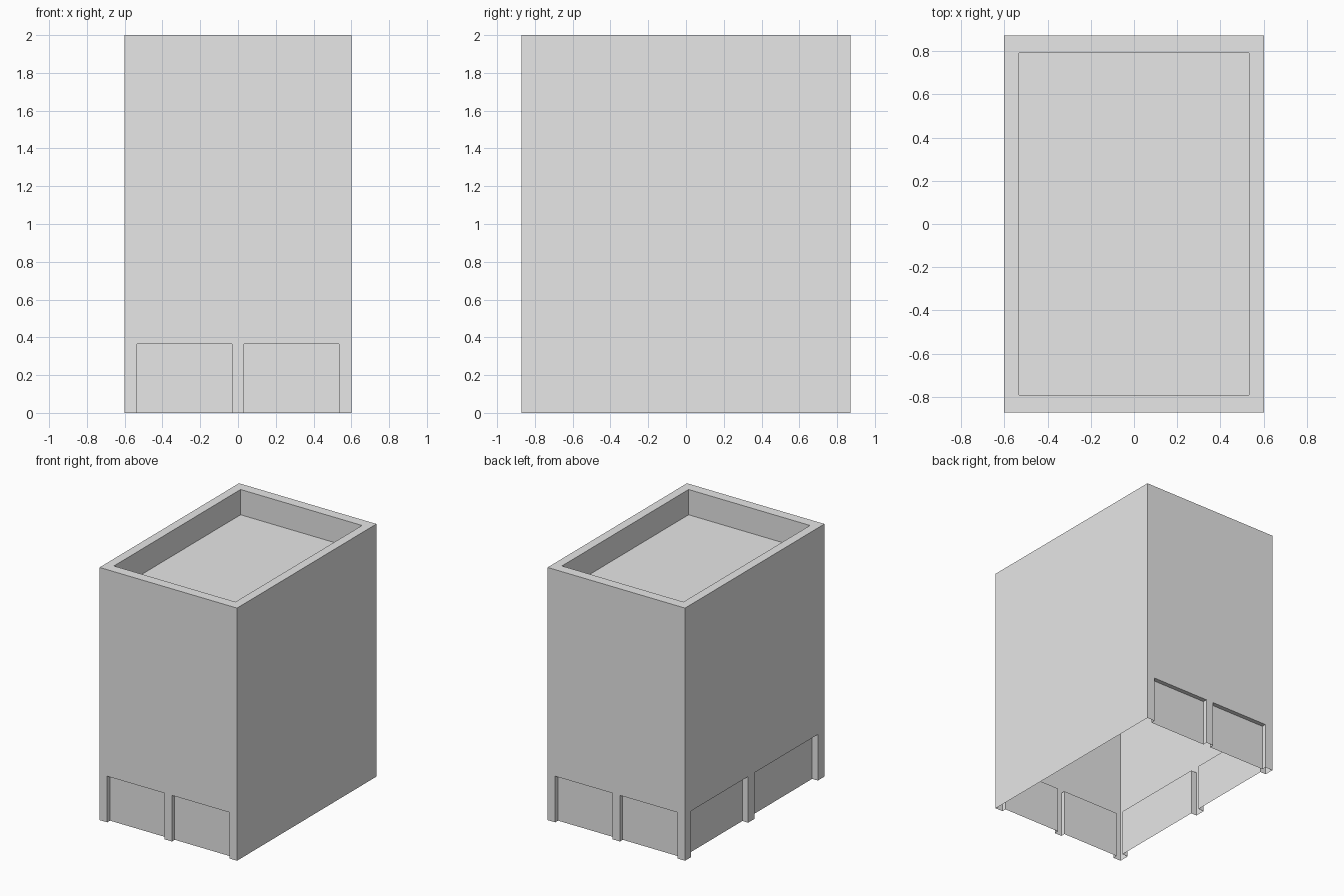
import bpy
import bmesh
from mathutils import Vector

cube = bpy.data.objects.get("Cube")
if cube:
    bpy.data.objects.remove(cube, do_unlink=True)

HX, HY, HEIGHT = 0.602, 0.872, 2.0
OPENING = 0.365

# Single grey for the whole building
grey = bpy.data.materials.new("plain_grey")
grey.use_nodes = True
grey.diffuse_color = (0.8, 0.8, 0.8, 1)
grey.node_tree.nodes["Principled BSDF"].inputs["Base Color"].default_value = (0.8, 0.8, 0.8, 1)


def recess(bm, normal, low, high, depth):
    """Cut a rectangle into the outer wall facing normal and push it inwards.
    low and high bound the rectangle along the axes that lie in the wall."""
    normal = Vector(normal)
    reach = max(abs(normal.x) * HX, abs(normal.y) * HY, normal.z * HEIGHT)

    def wall():
        return [f for f in bm.faces if f.normal.dot(normal) > 0.99
                and abs(f.calc_center_median().dot(normal) - reach) < 0.001]

    axes = [i for i in range(3) if abs(normal[i]) < 0.5]
    for axis in axes:
        for limit in (low[axis], high[axis]):
            if axis == 2 and limit <= 0:
                continue
            point, direction = Vector(), Vector()
            point[axis], direction[axis] = limit, 1
            faces = wall()
            edges = list({e for f in faces for e in f.edges})
            verts = list({v for f in faces for v in f.verts})
            bmesh.ops.bisect_plane(bm, geom=verts + edges + faces, dist=1e-5,
                                   plane_co=point, plane_no=direction)
            bm.normal_update()
    panel = [f for f in wall()
             if all(low[a] < f.calc_center_median()[a] < high[a] for a in axes)]
    result = bmesh.ops.extrude_face_region(bm, geom=panel)["geom"]
    moved = [g for g in result if isinstance(g, bmesh.types.BMVert)]
    bmesh.ops.translate(bm, verts=moved, vec=-normal * depth)
    bmesh.ops.delete(bm, geom=[f for f in panel if f.is_valid], context='FACES')
    bm.normal_update()


# Hollow outer shell
bm = bmesh.new()
bmesh.ops.create_cube(bm, size=1)
for v in bm.verts:
    v.co = (v.co.x * 2 * HX, v.co.y * 2 * HY, (v.co.z + 0.5) * HEIGHT)
bm.normal_update()
bmesh.ops.delete(bm, geom=[f for f in bm.faces if f.normal.z < -0.9], context='FACES')

# Sunken roof behind a parapet
recess(bm, (0, 0, 1), (-0.532, -0.792, 0), (0.532, 0.792, 0), 0.2)

# Paired ground-floor openings on front and back
for side in (-1, 1):
    for x0, x1 in ((-0.535, -0.032), (0.032, 0.535)):
        recess(bm, (0, side, 0), (x0, 0, 0), (x1, 0, OPENING), 0.035)

# Paired ground-floor openings on one long side
for y0, y1 in ((-0.79, 0.0), (0.083, 0.795)):
    recess(bm, (-1, 0, 0), (0, y0, 0), (0, y1, OPENING), 0.05)

# Leave the underside open
bottom = [f for f in bm.faces if all(v.co.z < 0.001 for v in f.verts)]
bmesh.ops.delete(bm, geom=bottom, context='FACES')

mesh = bpy.data.meshes.new("building_shell")
bm.to_mesh(mesh)
bm.free()
mesh.materials.append(grey)
building = bpy.data.objects.new("building_shell", mesh)
bpy.context.collection.objects.link(building)
